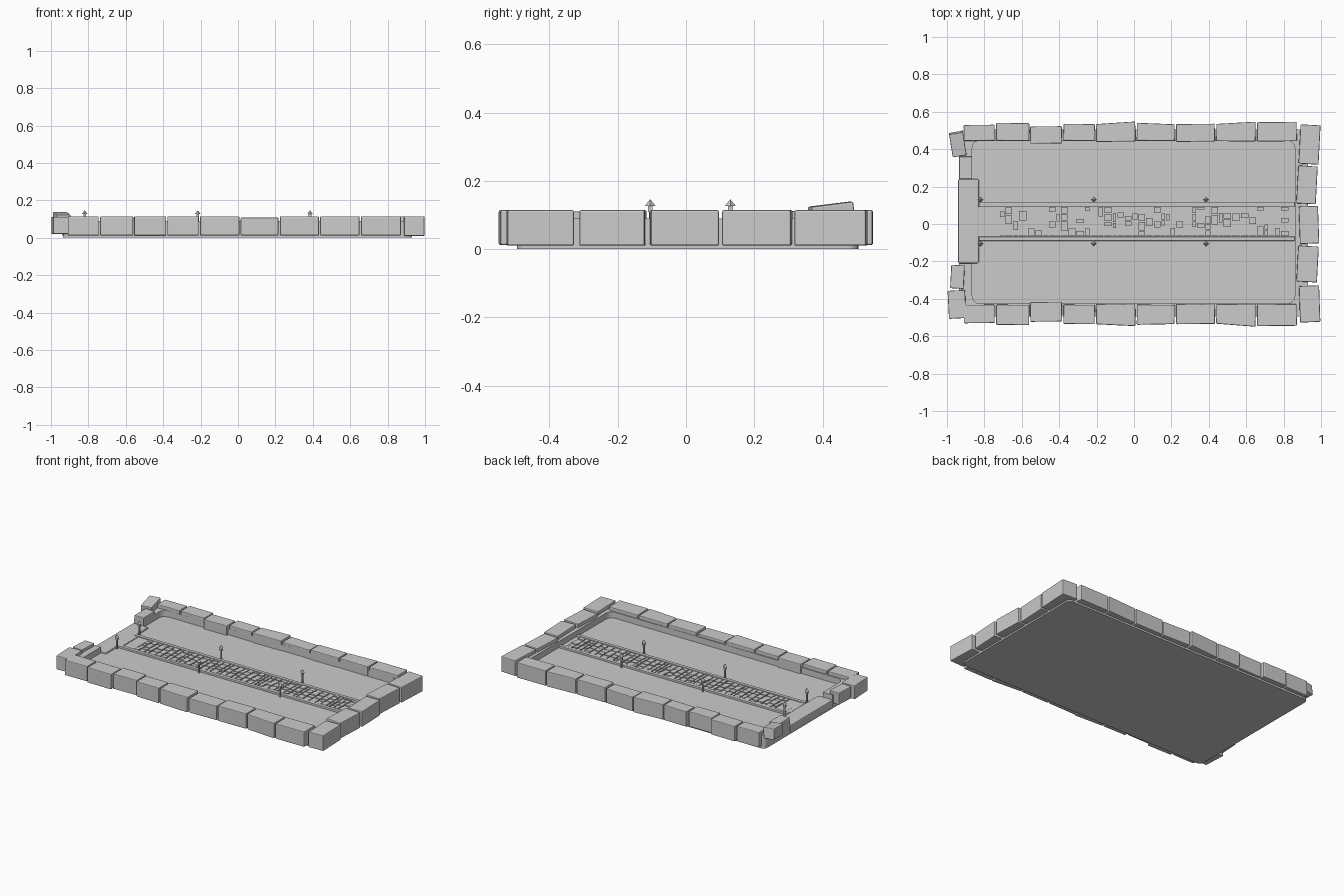
import bpy, bmesh, math, random
from mathutils import Matrix, Vector

random.seed(4)
cube = bpy.data.objects.get("Cube")
if cube:
    bpy.data.objects.remove(cube)

stone = bpy.data.materials.new("grey stone")
stone.use_nodes = True
GREY = (0.6, 0.6, 0.6, 1)
stone.diffuse_color = GREY
stone.node_tree.nodes["Principled BSDF"].inputs["Base Color"].default_value = GREY


def finish(name, bm):
    mesh = bpy.data.meshes.new(name)
    bmesh.ops.recalc_face_normals(bm, faces=bm.faces)
    bm.to_mesh(mesh)
    bm.free()
    mesh.materials.append(stone)
    obj = bpy.data.objects.new(name, mesh)
    bpy.context.scene.collection.objects.link(obj)
    return obj


def add_box(bm, x0, x1, y0, y1, z0, z1, turn=Matrix()):
    centre = Vector(((x0 + x1) / 2, (y0 + y1) / 2, (z0 + z1) / 2))
    size = Matrix.Diagonal((x1 - x0, y1 - y0, z1 - z0, 1))
    return bmesh.ops.create_cube(bm, size=1, matrix=Matrix.Translation(centre) @ turn @ size)["verts"]


def box(name, *bounds, bevel=0.0, turn=Matrix(), taper=0.0):
    bm = bmesh.new()
    verts = add_box(bm, *bounds, turn=turn)
    mid = (bounds[0] + bounds[1]) / 2
    out = 1 if bounds[2] > 0 else -1
    for v in verts:  # lean the outer face of a wall stone
        if taper and v.co.y * out > (abs(bounds[2] + bounds[3]) / 2):
            v.co.y += out * taper * (1 if v.co.x > mid else -1)
    obj = finish(name, bm)
    if bevel:
        mod = obj.modifiers.new("worn edges", "BEVEL")
        mod.width = bevel
        mod.segments = 2
    return obj


def rounded_loop(bm, x0, x1, y0, y1, r, z, steps=5):
    loop = []
    corners = [(x1 - r, y1 - r), (x0 + r, y1 - r), (x0 + r, y0 + r), (x1 - r, y0 + r)]
    for q, (cx, cy) in enumerate(corners):
        for i in range(steps + 1):
            a = math.pi / 2 * (q + i / steps)
            loop.append(bm.verts.new((cx + r * math.cos(a), cy + r * math.sin(a), z)))
    return loop


# Foundation tray: stacked rounded loops, outside up, then inside down to the floor
FLOOR, RIM = 0.05, 0.09
bm = bmesh.new()
outer = (-0.935, 0.93, -0.495, 0.505, 0.03)
inner = (-0.865, 0.86, -0.425, 0.445, 0.04)
loops = [rounded_loop(bm, *outer, 0), rounded_loop(bm, *outer, RIM),
         rounded_loop(bm, *inner, RIM), rounded_loop(bm, *inner, FLOOR)]
for a, b in zip(loops, loops[1:]):
    for i in range(len(a)):
        j = (i + 1) % len(a)
        bm.faces.new((a[i], a[j], b[j], b[i]))
bm.faces.new(loops[0])
bm.faces.new(loops[-1])
tray = finish("foundation_tray", bm)

# Gateway through the rim at the open end
cutter = box("gateway_cutter", -1.1, -0.84, -0.21, 0.24, FLOOR, 0.3)
cutter.hide_render = True
cutter.hide_viewport = True
cutter.display_type = "WIRE"
cut = tray.modifiers.new("gateway", "BOOLEAN")
cut.object = cutter
cut.solver = "EXACT"
box("threshold", -0.94, -0.83, -0.21, 0.24, 0.01, 0.06, bevel=0.006)

# Long walls: start x, end x, inner y, outer y, lean
ROW = [(-0.91, -0.745, 0.445, 0.53, 0), (-0.737, -0.56, 0.445, 0.54, 0),
       (-0.555, -0.385, 0.43, 0.522, 0), (-0.377, -0.21, 0.445, 0.535, 0),
       (-0.203, 0.007, 0.44, 0.541, 0.006), (0.015, 0.217, 0.445, 0.537, -0.003),
       (0.225, 0.432, 0.44, 0.535, 0), (0.44, 0.65, 0.442, 0.541, 0.007),
       (0.658, 0.87, 0.442, 0.545, 0)]
for side, label in ((1, "back"), (-1, "front")):
    for i, (x0, x1, ya, yb, lean) in enumerate(ROW):
        if side < 0:
            ya -= 0.013
        y0, y1 = sorted((ya * side, yb * side))
        top = 0.108 if i == 5 else 0.114
        turn = Matrix.Rotation(math.radians((-1) ** i * 0.6), 4, "Z")
        box(f"{label}_wall_stone_{i + 1}", x0, x1, y0, y1, 0.012, top, bevel=0.005, turn=turn, taper=lean)

# Closed end wall
END = [(-0.525, -0.33, 0.885, 0.993, 2), (-0.31, -0.118, 0.873, 0.983, -3),
       (-0.105, 0.095, 0.884, 0.987, 2), (0.108, 0.31, 0.873, 0.977, -3),
       (0.32, 0.53, 0.885, 0.992, -3)]
for i, (y0, y1, x0, x1, deg) in enumerate(END):
    box(f"end_wall_stone_{i + 1}", x0, x1, y0, y1, 0.01, 0.114, bevel=0.005,
        turn=Matrix.Rotation(math.radians(deg), 4, "Z"))

# Stones beside the gateway, one of them knocked askew
box("gate_stone_back", -0.935, -0.865, 0.24, 0.36, 0.03, 0.112, bevel=0.005)
box("gate_stone_front", -0.98, -0.908, -0.345, -0.22, 0.03, 0.11, bevel=0.005,
    turn=Matrix.Rotation(math.radians(-3), 4, "Z"))
box("gate_corner_front", -0.993, -0.9, -0.505, -0.355, 0.02, 0.112, bevel=0.005,
    turn=Matrix.Rotation(math.radians(3), 4, "Z"))
box("tilted_stone", -0.98, -0.905, 0.365, 0.49, 0.06, 0.132, bevel=0.005,
    turn=Matrix.Rotation(math.radians(9), 4, "Z") @ Matrix.Rotation(math.radians(7), 4, "X"))

# Road bed, kerbs and entrance slabs
box("road_bed", -0.83, 0.86, -0.065, 0.095, 0.045, 0.053)
for label, y in (("front", -0.09), ("back", 0.093)):
    box(f"{label}_kerb", -0.83, 0.86, y, y + 0.022, 0.045, 0.063, bevel=0.002)
box("entrance_step", -0.832, -0.803, -0.067, 0.092, 0.05, 0.06)
box("entrance_slab", -0.8, -0.722, -0.067, 0.092, 0.05, 0.058)

# Paving: columns of random width split into random stones
bm = bmesh.new()
x = -0.717
while x < 0.83:
    w = random.choice((0.018, 0.025, 0.035, 0.04))
    y = -0.063
    while y < 0.085:
        d = min(random.uniform(0.02, 0.052), 0.091 - y)
        if 0.091 - y - d < 0.015:
            d = 0.091 - y
        add_box(bm, x, x + w, y, y + d, 0.05, random.uniform(0.058, 0.062))
        y += d + 0.005
    x += w + 0.006
finish("paving_stones", bm)

# Lamp posts with pyramid caps
for x in (-0.82, -0.215, 0.385):
    for label, y in (("front", -0.105), ("back", 0.13)):
        bm = bmesh.new()
        add_box(bm, x - 0.004, x + 0.004, y - 0.004, y + 0.004, FLOOR, 0.108)
        add_box(bm, x - 0.007, x + 0.007, y - 0.007, y + 0.007, 0.108, 0.126)
        bmesh.ops.create_cone(bm, cap_ends=True, segments=4, radius1=0.016, radius2=0.001, depth=0.019,
                              matrix=Matrix.Translation((x, y, 0.1355)))
        finish(f"{label}_lamp_post", bm)
